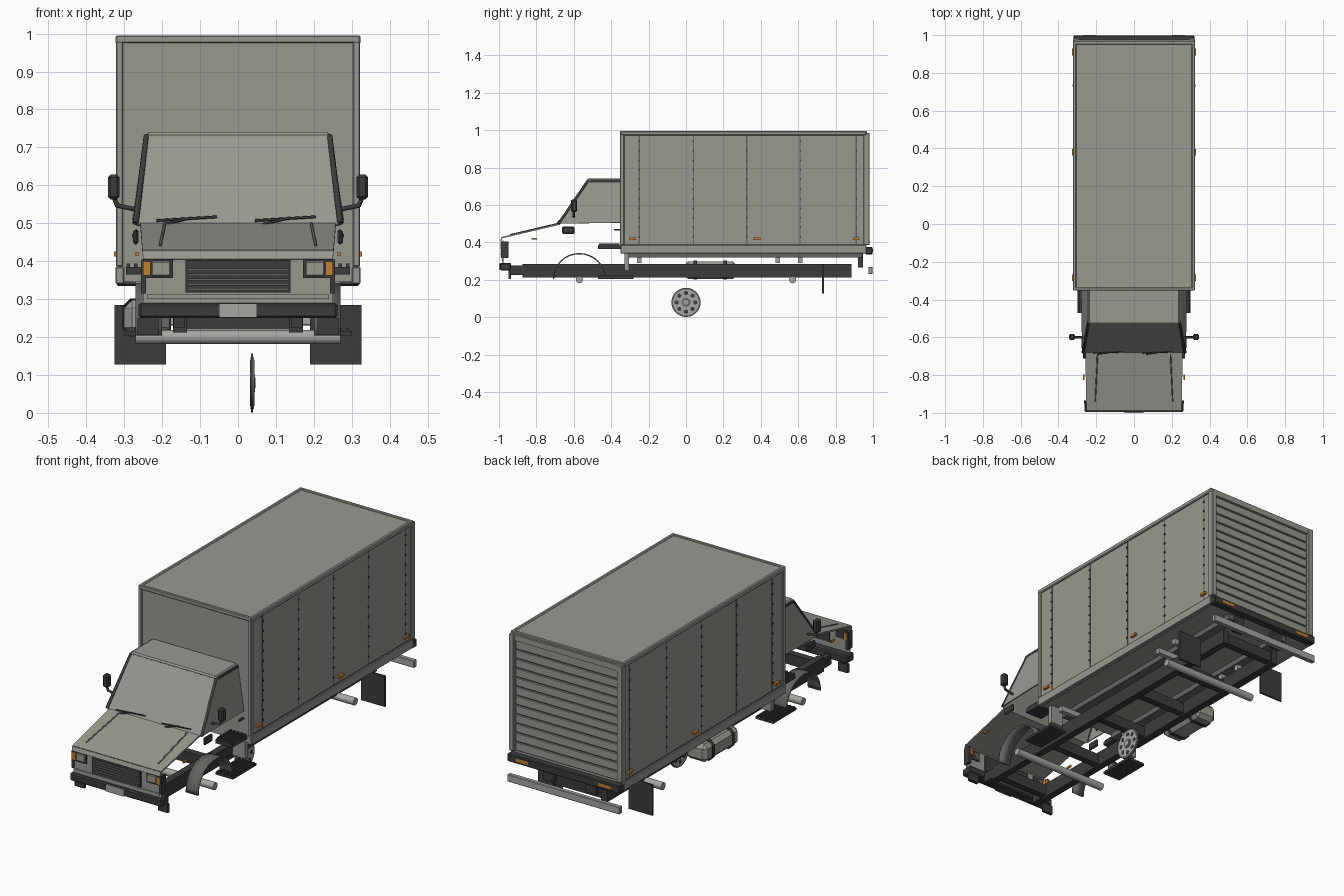
import bpy, bmesh, math
from mathutils import Vector

if "Cube" in bpy.data.objects:
    bpy.data.objects.remove(bpy.data.objects["Cube"])


def material(name, r, g, b):
    m = bpy.data.materials.new(name)
    m.use_nodes = True
    m.diffuse_color = (r, g, b, 1)
    m.node_tree.nodes["Principled BSDF"].inputs["Base Color"].default_value = (r, g, b, 1)
    return m


PAINT = material("grey_paint", .31, .32, .28)
BLACK = material("black_trim", .045, .045, .045)
SEAM = material("seam_grey", .13, .13, .12)
STEEL = material("light_steel", .38, .38, .36)
ORANGE = material("orange_lens", .55, .22, .03)


def finish(name, bm, *mats):
    me = bpy.data.meshes.new(name)
    bmesh.ops.recalc_face_normals(bm, faces=bm.faces)
    bm.to_mesh(me)
    bm.free()
    for m in mats:
        me.materials.append(m)
    ob = bpy.data.objects.new(name, me)
    bpy.context.collection.objects.link(ob)
    return ob


def boxes(name, spans, mat, bevel=0):
    """One object made of boxes, each given as x, y and z ranges."""
    bm = bmesh.new()
    for span in spans:
        new = bmesh.ops.create_cube(bm, size=1)["verts"]
        for v in new:
            v.co = [(a + b) / 2 + c * (b - a) for (a, b), c in zip(span, v.co)]
    if bevel:
        bmesh.ops.bevel(bm, geom=bm.edges[:], offset=bevel, segments=1, affect='EDGES')
    return finish(name, bm, mat)


def both(name, xs, ys, zs, mat, bevel=0):
    a, b = xs
    return boxes(name, [((a, b), ys, zs), ((-b, -a), ys, zs)], mat, bevel)


def rod(name, a, b, r, mat, sides=12):
    a, b = Vector(a), Vector(b)
    bm = bmesh.new()
    bmesh.ops.create_cone(bm, cap_ends=True, segments=sides, radius1=r, radius2=r, depth=(b - a).length)
    q = (b - a).to_track_quat('Z', 'Y')
    for v in bm.verts:
        v.co = q @ v.co + (a + b) / 2
    for f in bm.faces:
        f.smooth = len(f.verts) == 4
    return finish(name, bm, mat)


def panel(name, pts, rings, thick=.006):
    """A sheet whose border is inset in coloured rings; the last ring is the middle."""
    bm = bmesh.new()
    middle = bm.faces.new([bm.verts.new(p) for p in pts])
    mats = [m for _, m in rings]
    for i, (width, _) in enumerate(rings[:-1]):
        edge = bmesh.ops.inset_region(bm, faces=[middle], thickness=width)["faces"]
        for f in edge:
            f.material_index = i
        middle.material_index = i + 1
    ob = finish(name, bm, *mats)
    mod = ob.modifiers.new("thickness", 'SOLIDIFY')
    mod.thickness, mod.offset = thick, 0
    return ob


# Cargo body with rails and posts
boxes("cargo_body", [((-.315, .315), (-.345, .96), (.345, .99))], PAINT)
both("lower_side_rail", (.30, .323), (-.35, .965), (.34, .385), PAINT, .003)
both("upper_side_rail", (.305, .323), (-.35, .965), (.972, .995), PAINT, .004)
boxes("roof_end_rails", [((-.322, .322), ys, (.975, .995)) for ys in ((-.352, -.335), (.95, .968))], PAINT, .003)
both("corner_post", (.303, .322), (-.352, -.33), (.385, .98), PAINT, .003)
both("rear_door_post", (.293, .322), (.95, .982), (.385, .985), PAINT, .003)
boxes("rear_door_header", [((-.3, .3), (.95, .978), (.955, .985))], PAINT)
boxes("body_seams", [((s * .313 - .004, s * .313 + .004), (.95, .952), (.39, .97)) for s in (-1, 1)], SEAM)

# Side panel seams, rivets and marker lamps
posts = (-.25, .04, .325, .61, .91)
both("front_rail_seam", (.315, .3165), (-.34, .95), (.385, .39), SEAM)
for k, y in enumerate(posts):
    both("panel_seam", (.314, .3162), (y - .003, y + .003), (.385, .972), SEAM)
    rivets = []
    for i in range(11):
        z = .43 + i * .051
        rivets += [((s * .317 - .0025, s * .317 + .0025), (y - .004, y + .004), (z - .004, z + .004)) for s in (-1, 1)]
    boxes("panel_rivets", rivets, BLACK)
for y in (-.285, .38, .91):
    both("side_marker_lamp", (.315, .327), (y - .018, y + .018), (.412, .425), ORANGE)
both("hood_marker_lamp", (.262, .27), (-.825, -.797), (.414, .424), ORANGE)

# Roller door with slats
boxes("roller_door", [((-.293, .293), (.955, .964), (.385, .955))], SEAM)
boxes("door_slats", [((-.292, .292), (.96, .97), (.388 + i * .0475, .43 + i * .0475)) for i in range(12)], PAINT, .002)

# Rear bumper, lamps and guard
boxes("rear_bumper", [((-.32, .32), (.96, .998), (.335, .375))], BLACK, .004)
both("rear_lamp", (.2, .27), (.99, 1.0), (.348, .364), ORANGE)
boxes("rear_guard", [((-.32, .32), (.975, .998), (.23, .268))], STEEL, .003)
both("guard_bracket", (.09, .15), (.92, .945), (.265, .345), BLACK)

# Ladder chassis
both("chassis_rail", (.135, .172), (-.875, .885), (.212, .285), BLACK)
boxes("cross_members", [((-.14, .14), (y - .018, y + .018), (.22, .275)) for y in (-.85, -.45, -.1, .2, .5, .86)], BLACK)
for y in (-.25, .49, .61):
    both("body_mount", (.14, .26), (y - .012, y + .012), (.29, .318), STEEL)
both("body_sill", (.13, .18), (-.33, .94), (.318, .345), SEAM)
both("front_body_bracket", (.2, .27), (-.33, -.305), (.25, .345), PAINT)
for y in (-.57, .57):
    rod("axle", (-.27, y, .2), (.27, y, .2), .019, STEEL, 16)
both("mud_flap", (.19, .325), (.728, .738), (.127, .285), BLACK)

# Fuel tank on one side
boxes("fuel_tank", [((-.3, -.18), (-.01, .27), (.205, .297))], PAINT, .02)
boxes("tank_straps", [((-.304, -.176), (y - .01, y + .01), (.2, .302)) for y in (.05, .21)], BLACK, .02)

# Slotted wheel disc
rod("wheel_rim", (.034, 0, .079), (.04, 0, .079), .078, SEAM, 32)
rod("wheel_disc", (.033, 0, .079), (.042, 0, .079), .069, STEEL, 32)
for i in range(8):
    a = i * math.pi / 4
    y, z = .05 * math.cos(a), .079 + .05 * math.sin(a)
    rod("wheel_hole", (.032, y, z), (.043, y, z), .011, BLACK)
rod("wheel_hub", (.032, 0, .079), (.0445, 0, .079), .024, SEAM, 16)
rod("hub_cap", (.031, 0, .079), (.046, 0, .079), .014, STEEL, 16)

# Front wheel arches and steps
for s in (-1, 1):
    bm = bmesh.new()
    rows = []
    for i in range(17):
        a = math.pi * i / 16
        y, z = -.57 - .142 * math.cos(a), .205 + .138 * math.sin(a)
        rows.append([bm.verts.new((s * x, y, z)) for x in (.2, .27)])
    for p, q in zip(rows, rows[1:]):
        bm.faces.new((p[0], p[1], q[1], q[0])).smooth = True
    arch = finish("wheel_arch", bm, SEAM)
    arch.modifiers.new("thickness", 'SOLIDIFY').thickness = .007
both("lower_step", (.2, .3), (-.47, -.28), (.204, .216), BLACK)
both("upper_step", (.2, .295), (-.47, -.35), (.365, .385), BLACK)
for i in range(5):
    x = .205 + i * .02
    both("step_ridge", (x, x + .009), (-.465, -.285), (.216, .222), BLACK)
    both("upper_step_ridge", (x, x + .009), (-.465, -.355), (.385, .394), BLACK)

# Cab: windscreen, side windows, roof
panel("windscreen", [(-.268, -.68, .495), (.268, -.68, .495), (.238, -.525, .73), (-.238, -.525, .73)],
      [(.022, PAINT), (.007, BLACK), (0, PAINT)])
for s in (-1, 1):
    panel("side_window", [(s * .272, -.68, .5), (s * .277, -.35, .505), (s * .242, -.35, .735), (s * .242, -.52, .735)],
          [(.014, BLACK), (0, PAINT)])
    rod("screen_pillar", (s * .27, -.68, .5), (s * .241, -.523, .73), .008, BLACK, 8)
boxes("cab_roof", [((-.243, .243), (-.53, -.345), (.722, .74))], PAINT, .007)
both("roof_gutter", (.238, .248), (-.515, -.35), (.72, .733), BLACK)


def on_screen(x, z):
    return (x, -.692 + (z - .495) * .66, z)


for x in (-.215, .045):
    rod("wiper_blade", on_screen(x, .507), on_screen(x + .16, .517), .0035, BLACK, 6)
    rod("wiper_arm", on_screen(x + .02, .497), on_screen(x + .09, .514), .0035, BLACK, 6)

# Hood sheet, folded over the nose
panel("hood", [(-.252, -.985, .425), (.252, -.985, .425), (.258, -.68, .497), (-.258, -.68, .497)], [(0, PAINT)], .008)
panel("hood_lip", [(-.252, -.985, .425), (.252, -.985, .425), (.25, -.992, .405), (-.25, -.992, .405)], [(0, PAINT)])
for s in (-1, 1):
    rod("hood_crease", (s * .205, -.94, .44), (s * .193, -.69, .499), .004, SEAM, 6)

# Nose, grille and lamps
panel("nose_panel", [(-.25, -.978, .29), (.25, -.978, .29), (.25, -.978, .41), (-.25, -.978, .41)], [(0, PAINT)])
both("nose_side", (.243, .256), (-.988, -.95), (.315, .405), BLACK)
boxes("nose_ledge", [((-.24, .24), (-.985, -.977), (.3, .312))], PAINT)
boxes("grille", [((-.138, .138), (-.988, -.97), (.318, .403))], BLACK)
boxes("grille_bars", [((-.134, .134), (-.993, -.98), (.323 + i * .0128, .329 + i * .0128)) for i in range(6)], SEAM)
both("lamp_surround", (.172, .252), (-.988, -.97), (.355, .405), BLACK)
both("headlamp", (.178, .228), (-.993, -.97), (.361, .4), PAINT, .003)
both("turn_lamp", (.231, .25), (-.993, -.95), (.362, .399), ORANGE)
boxes("front_bumper", [((-.262, .262), (-.995, -.935), (.25, .29))], BLACK, .006)
boxes("number_plate", [((-.05, .05), (-1.0, -.994), (.252, .288))], STEEL)
both("bumper_bracket", (.21, .265), (-.95, -.935), (.205, .25), BLACK)
both("bumper_arm", (.14, .17), (-.94, -.87), (.225, .275), BLACK)

# Mirrors, arms and door hardware
both("mirror", (.312, .343), (-.615, -.582), (.563, .628), BLACK, .007)
both("lower_mirror_mount", (.262, .277), (-.662, -.597), (.444, .484), BLACK, .006)
both("door_handle", (.27, .28), (-.385, -.35), (.463, .472), BLACK)
for s in (-1, 1):
    rod("mirror_arm", (s * .328, -.6, .57), (s * .318, -.6, .545), .006, BLACK, 8)
    rod("mirror_brace", (s * .32, -.6, .547), (s * .262, -.6, .535), .006, BLACK, 8)
